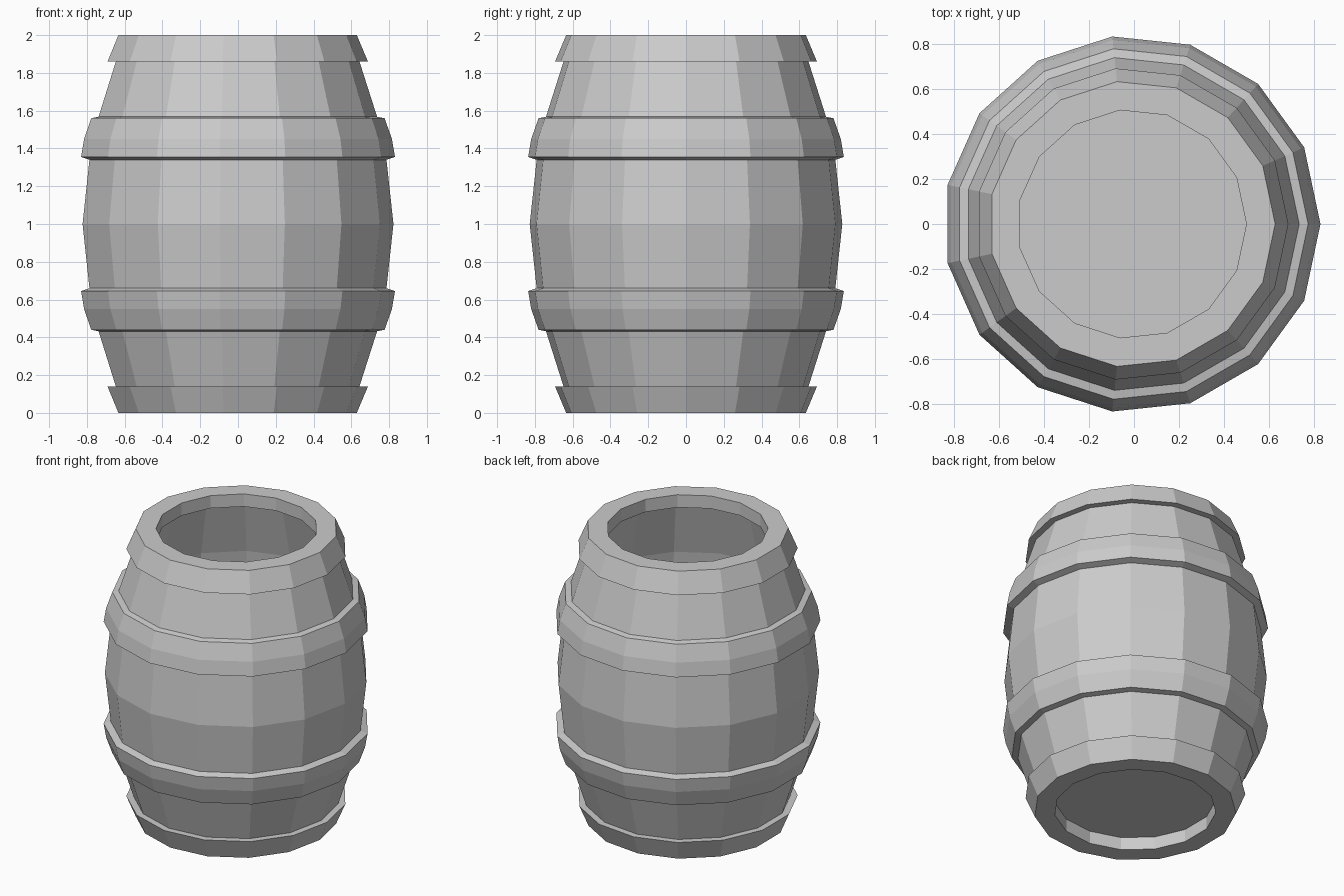
import bpy, bmesh, math

if "Cube" in bpy.data.objects:
    bpy.data.objects.remove(bpy.data.objects["Cube"])

SIDES = 15
X_OFF = -0.009  # odd-sided ring: shift so the bounds are centred


def revolve(name, profile):
    """Spin a closed (radius, z) outline into a faceted ring."""
    bm = bmesh.new()
    rings = []
    for i in range(SIDES):
        a = 2 * math.pi * i / SIDES
        rings.append([bm.verts.new((r * math.cos(a) + X_OFF, r * math.sin(a), z))
                      for r, z in profile])
    n = len(profile)
    for i in range(SIDES):
        p, q = rings[i], rings[(i + 1) % SIDES]
        for j in range(n):
            k = (j + 1) % n
            bm.faces.new((p[j], q[j], q[k], p[k]))
    bmesh.ops.recalc_face_normals(bm, faces=bm.faces)
    me = bpy.data.meshes.new(name)
    bm.to_mesh(me)
    bm.free()
    ob = bpy.data.objects.new(name, me)
    bpy.context.collection.objects.link(ob)
    return ob


def flip(profile):
    return [(r, 2 - z) for r, z in profile]


# hollow stave wall: upper half outside and inside, mirrored about z = 1
outer = [(0.652, 1.86), (0.783, 1.45)]
inner = [(0.69, 1.52), (0.59, 1.90)]
wall = (outer + [(0.832, 1.0)] + flip(outer[::-1])
        + flip(inner[::-1]) + [(0.755, 1.0)] + inner)
revolve("stave_wall", wall)

# end bands with the inward rim lip
band = [(0.51, 2.0), (0.638, 2.0), (0.697, 1.86), (0.64, 1.86), (0.585, 1.912), (0.51, 1.912)]
revolve("top_band", band)
revolve("bottom_band", flip(band))

# raised hoops around the belly
hoop = [(0.745, 1.568), (0.785, 1.56), (0.824, 1.45), (0.84, 1.355), (0.795, 1.34), (0.77, 1.45)]
revolve("upper_hoop", hoop)
revolve("lower_hoop", flip(hoop))

# recessed floor
bpy.ops.mesh.primitive_cylinder_add(vertices=SIDES, radius=0.60, depth=0.03,
                                    location=(X_OFF, 0, 0.103),
                                    rotation=(0, 0, -math.pi / 2))
bpy.context.object.name = "barrel_floor"
